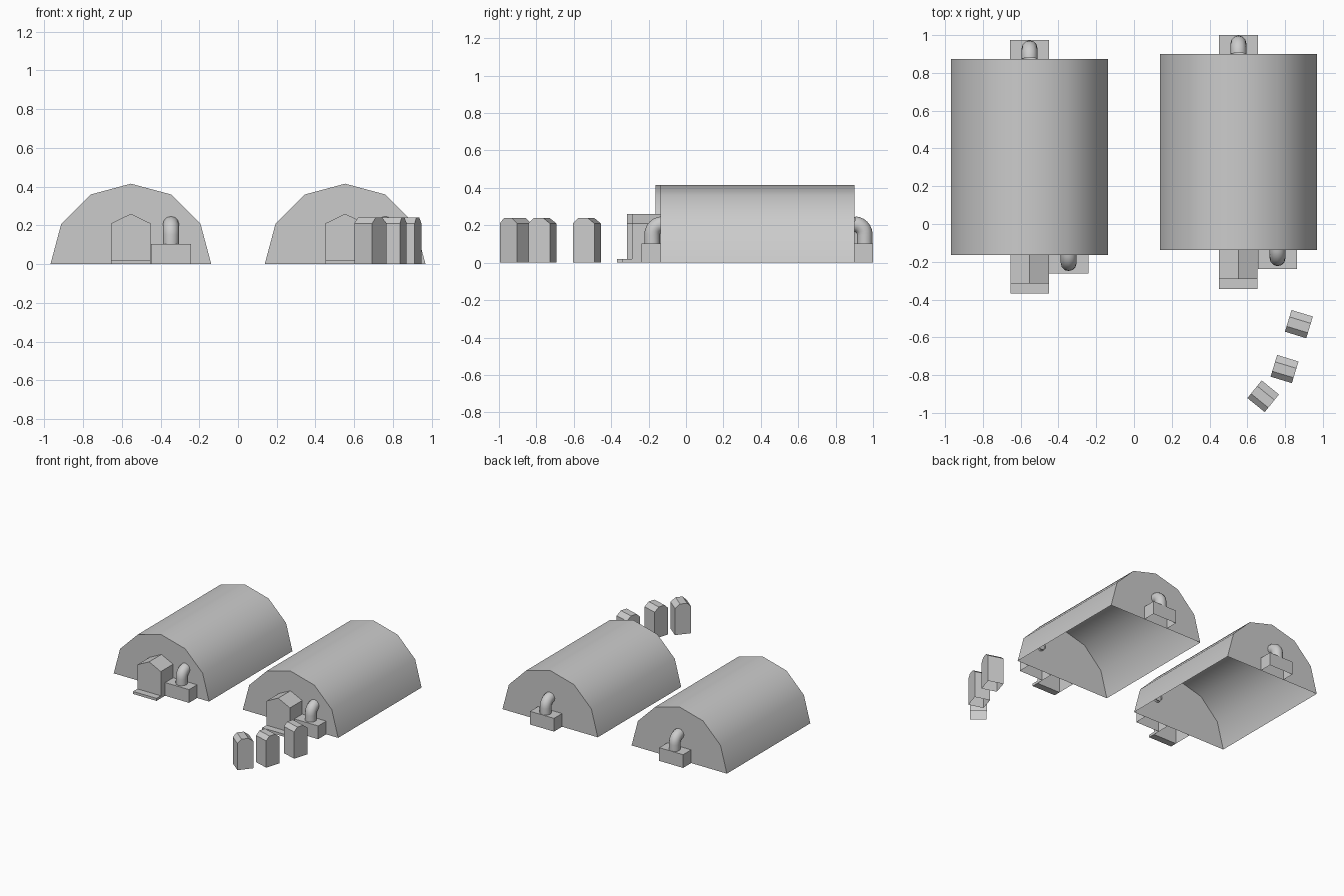
import bpy, bmesh, math

if "Cube" in bpy.data.objects:
    bpy.data.objects.remove(bpy.data.objects["Cube"])


def prism(name, profile, y0, y1, loc=(0, 0, 0), rot=0, front=True, back=True,
          bottom=False, smooth=False):
    """Extrude an (x, z) profile along y; first and last points sit on the ground."""
    bm = bmesh.new()
    a = [bm.verts.new((x, y0, z)) for x, z in profile]
    b = [bm.verts.new((x, y1, z)) for x, z in profile]
    n = len(profile)
    for i in range(n if bottom else n - 1):
        j = (i + 1) % n
        bm.faces.new((a[i], a[j], b[j], b[i]))
    if front:
        bm.faces.new(a[::-1])
    if back:
        bm.faces.new(b)
    # left-to-right profiles need the reverse winding
    if profile[0][0] < profile[-1][0]:
        bmesh.ops.reverse_faces(bm, faces=bm.faces[:])
    bmesh.ops.reverse_faces(bm, faces=bm.faces[:])
    if bottom:
        bmesh.ops.recalc_face_normals(bm, faces=bm.faces[:])
    me = bpy.data.meshes.new(name)
    bm.to_mesh(me)
    bm.free()
    ob = bpy.data.objects.new(name, me)
    bpy.context.collection.objects.link(ob)
    ob.location = loc
    ob.rotation_euler.z = rot
    if smooth:
        bpy.ops.object.select_all(action='DESELECT')
        ob.select_set(True)
        bpy.context.view_layer.objects.active = ob
        bpy.ops.object.shade_smooth_by_angle(angle=math.radians(40))
    return ob


def rect(w, h):
    return [(w / 2, 0), (w / 2, h), (-w / 2, h), (-w / 2, 0)]


def vent(name, x, wall, side, inset):
    """Box against the wall with an elbow pipe turning into it (side = -1 front, 1 back)."""
    y0, y1 = sorted((wall, wall + side * 0.1))
    prism(name + "_box", rect(0.208, 0.104), y0, y1, (x, 0, 0),
          front=side < 0, back=side > 0)
    cu = bpy.data.curves.new(name + "_pipe", 'CURVE')
    cu.dimensions = '3D'
    cu.bevel_depth = 0.042
    cu.bevel_resolution = 4
    yc = wall - side * inset
    pts = [(x, yc + side * 0.056, 0.10)]
    for i in range(7):
        t = math.radians(15 * i)
        pts.append((x, yc + side * 0.056 * math.cos(t), 0.15 + 0.056 * math.sin(t)))
    sp = cu.splines.new('POLY')
    sp.points.add(len(pts) - 1)
    for p, co in zip(sp.points, pts):
        p.co = (*co, 1)
    bpy.context.collection.objects.link(bpy.data.objects.new(name + "_pipe", cu))


R = 0.415
ARCH = [(R * math.cos(math.pi * i / 6), R * math.sin(math.pi * i / 6)) for i in range(7)]
PORCH = [(0.102, 0), (0.102, 0.21), (0, 0.26), (-0.102, 0.21), (-0.102, 0)]

# Two vaulted shelters with porch, step and vents
for side, x, y in (("left", -0.553, -0.163), ("right", 0.553, -0.137)):
    yb = y + 1.037
    prism(side + "_shelter", ARCH, y, yb, (x, 0, 0), smooth=True)
    prism(side + "_porch", PORCH, y - 0.153, y, (x, 0, 0), back=False)
    prism(side + "_step", rect(0.204, 0.02), y - 0.206, y - 0.153, (x, 0, 0), bottom=True)
    vent(side + "_front_vent", x + 0.207, y, -1, 0.012)
    vent(side + "_back_vent", x, yb, 1, 0.0)

# Chamfered cabinets standing in a loose arc; profile runs front to back
CABINET = [(0.06, 0), (0.06, 0.21), (0.03, 0.24), (-0.022, 0.24), (-0.06, 0.21), (-0.06, 0)]
for i, (x, y, deg) in enumerate([(0.873, -0.53, -17), (0.797, -0.768, -17), (0.684, -0.912, -39)]):
    prism(f"cabinet_{i + 1}", CABINET, -0.059, 0.059, (x, y, 0), math.radians(deg - 90))
